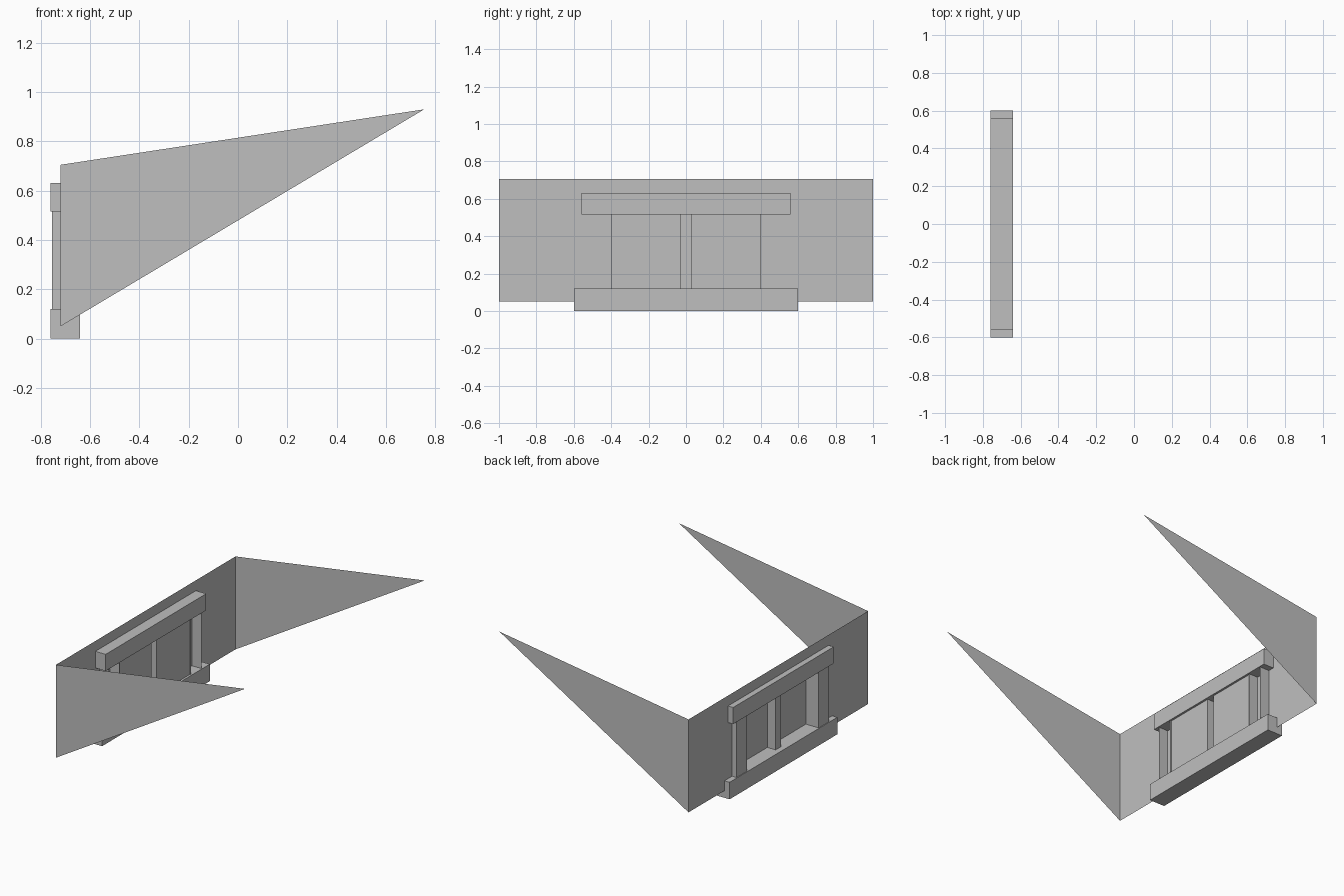
import bpy
import bmesh

cube = bpy.data.objects.get("Cube")
if cube:
    bpy.data.objects.remove(cube, do_unlink=True)

grey = bpy.data.materials.new("plain_grey")
grey.use_nodes = True
colour = (0.52, 0.52, 0.52, 1)
grey.diffuse_color = colour
grey.node_tree.nodes["Principled BSDF"].inputs["Base Color"].default_value = colour

WALL_X, PANE_X = -0.72, -0.655
BACK_X, FRONT_X = -0.76, -0.64      # depth range of the frame
SILL_Z, HEAD_Z = 0.12, 0.515        # opening between the two rails


def sheet(name, polygons):
    """Thin surface made of polygons given by their corners."""
    bm = bmesh.new()
    for corners in polygons:
        bm.faces.new([bm.verts.new(c) for c in corners])
    bmesh.ops.remove_doubles(bm, verts=bm.verts, dist=0.0001)
    mesh = bpy.data.meshes.new(name)
    bm.to_mesh(mesh)
    bm.free()
    mesh.materials.append(grey)
    obj = bpy.data.objects.new(name, mesh)
    bpy.context.collection.objects.link(obj)
    return obj


def x_rect(x, y0, y1, z0, z1):
    return [(x, y0, z0), (x, y1, z0), (x, y1, z1), (x, y0, z1)]


def y_rect(y, x0, x1, z0, z1):
    return [(x0, y, z0), (x1, y, z0), (x1, y, z1), (x0, y, z1)]


def rail(name, half_width, z0, z1):
    bpy.ops.mesh.primitive_cube_add(size=1, location=((BACK_X + FRONT_X) / 2, 0, (z0 + z1) / 2))
    obj = bpy.context.object
    obj.name = name
    obj.scale = (FRONT_X - BACK_X, 2 * half_width, z1 - z0)
    bpy.ops.object.transform_apply(location=False, rotation=False, scale=True)
    obj.data.materials.append(grey)


# End wall with two window openings either side of a mullion
ys = [-1, -0.4, -0.03, 0.03, 0.4, 1]
zs = [0.05, SILL_Z, HEAD_Z, 0.705]
sheet("end_wall", [x_rect(WALL_X, ys[i], ys[i + 1], zs[j], zs[j + 1])
                   for i in range(5) for j in range(3)
                   if not (j == 1 and i in (1, 3))])

# Rails above and below the windows
rail("window_sill", 0.6, 0, SILL_Z)
rail("window_lintel", 0.56, HEAD_Z, 0.632)

for side, label in ((1, "back"), (-1, "front")):
    # Tapering side wall
    sheet(label + "_side_wall", [[(WALL_X, side, 0.05), (0.755, side, 0.93),
                                  (WALL_X, side, 0.705)]])
    # Channel post, open towards the inside
    inner, outer = side * 0.4, side * 0.515
    sheet(label + "_post", [
        x_rect(-0.755, inner, outer, SILL_Z, HEAD_Z),
        y_rect(inner, -0.755, -0.645, SILL_Z, HEAD_Z),
        y_rect(outer, -0.755, -0.645, SILL_Z, HEAD_Z)])
    # Recessed pane and mullion cheek
    sheet(label + "_pane", [x_rect(PANE_X, side * 0.03, inner, SILL_Z, HEAD_Z)])
    sheet(label + "_mullion_cheek", [y_rect(side * 0.03, WALL_X, PANE_X, SILL_Z, HEAD_Z)])
